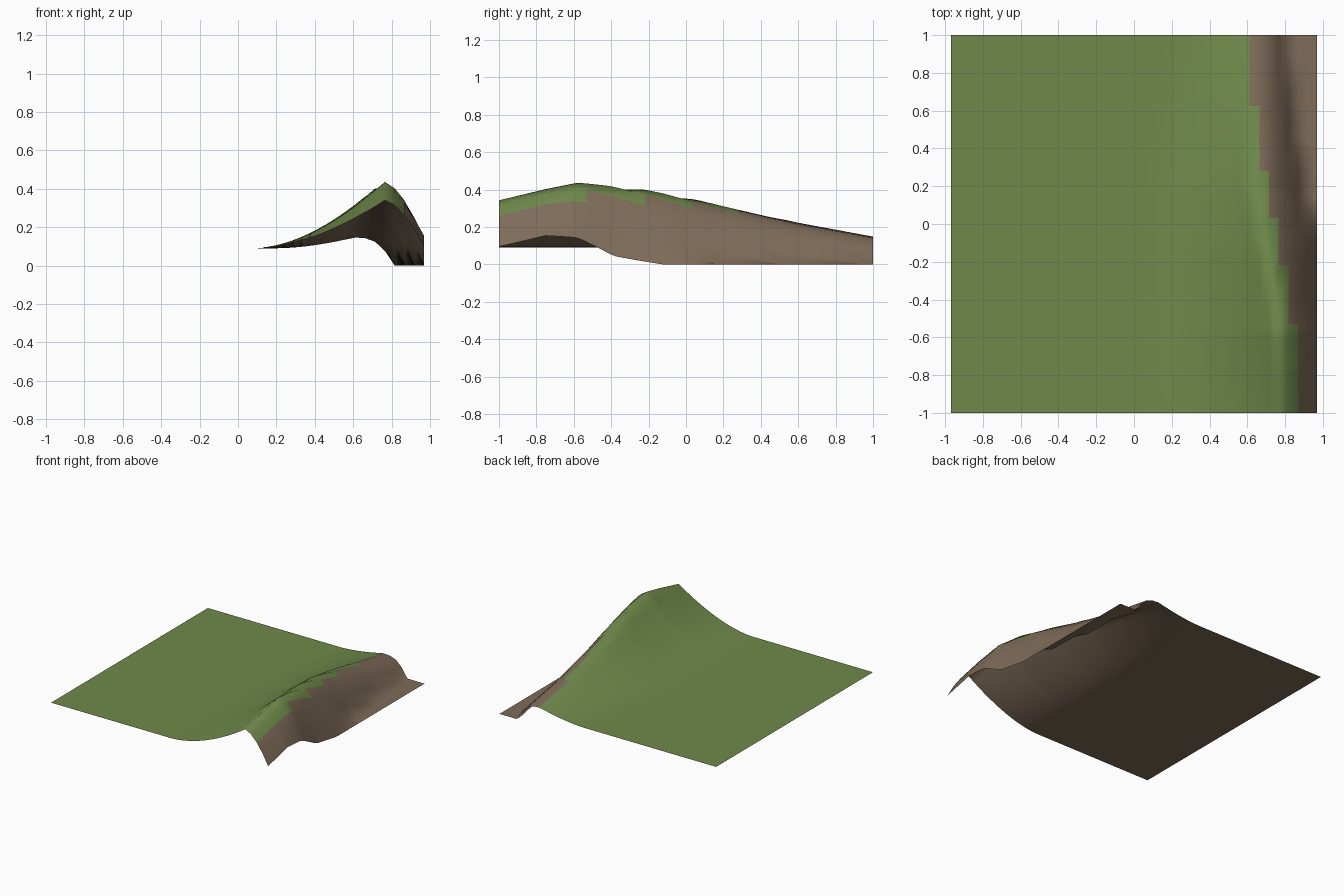
import bpy, bmesh

if "Cube" in bpy.data.objects:
    bpy.data.objects.remove(bpy.data.objects["Cube"])

HALF_X, HALF_Y, FLAT = 0.97, 1.0, 0.09
NX, NY = 38, 64

# bank cross-sections along y: (y, crest x, crest z, foot x, slope power, rise start x)
STATIONS = [
    (-1.00, 0.765, 0.340, 1.017, 1.6, 0.10),
    (-0.75, 0.765, 0.400, 1.043, 1.6, 0.10),
    (-0.58, 0.765, 0.434, 1.028, 1.6, 0.10),
    (-0.39, 0.745, 0.422, 0.987, 1.6, 0.10),
    (-0.12, 0.692, 0.382, 0.970, 1.7, 0.10),
    (0.18, 0.640, 0.315, 0.915, 2.0, 0.11),
    (0.60, 0.608, 0.220, 0.850, 2.6, 0.15),
    (1.00, 0.605, 0.146, 0.810, 3.0, 0.20),
]
# where the turf stops: (upper y limit, x)
TURF = [(-0.54, 0.87), (-0.22, 0.82), (0.03, 0.77), (0.28, 0.72), (0.64, 0.67), (9, 0.62)]


def section(y):
    for a, b in zip(STATIONS, STATIONS[1:]):
        if y <= b[0] + 1e-6:
            t = (y - a[0]) / (b[0] - a[0])
            return [p + (q - p) * t for p, q in zip(a, b)][1:]
    return STATIONS[-1][1:]


def height(x, y):
    xc, zc, foot, power, start = section(y)
    if x <= start:
        return FLAT
    if x <= xc:
        return FLAT + (zc - FLAT) * ((x - start) / (xc - start)) ** 1.75
    return max(0.0, zc * (1 - ((x - xc) / (foot - xc)) ** power))


def sheet(name, color, lift, keep):
    """Height-field sheet holding only the grid cells accepted by keep(x, y)."""
    bm = bmesh.new()
    xs = [-HALF_X + 2 * HALF_X * i / NX for i in range(NX + 1)]
    ys = [-HALF_Y + 2 * HALF_Y * j / NY for j in range(NY + 1)]
    v = [[bm.verts.new((x, y, height(x, y) + lift)) for x in xs] for y in ys]
    for j in range(NY):
        for i in range(NX):
            if keep((xs[i] + xs[i + 1]) / 2, (ys[j] + ys[j + 1]) / 2):
                f = bm.faces.new((v[j][i], v[j][i + 1], v[j + 1][i + 1], v[j + 1][i]))
                f.smooth = True
    loose = [w for w in bm.verts if not w.link_faces]
    bmesh.ops.delete(bm, geom=loose, context='VERTS')
    me = bpy.data.meshes.new(name)
    bm.to_mesh(me)
    bm.free()
    mat = bpy.data.materials.new(name)
    mat.diffuse_color = color
    mat.use_nodes = True
    mat.node_tree.nodes["Principled BSDF"].inputs["Base Color"].default_value = mat.diffuse_color
    me.materials.append(mat)
    ob = bpy.data.objects.new(name, me)
    bpy.context.collection.objects.link(ob)
    return ob


# bare earth under everything, running down to the river edge
sheet("earth_bank", (0.21, 0.15, 0.10, 1), 0.0, lambda x, y: True)
# turf layer lying on the plateau and over the crest
sheet("grass_turf", (0.16, 0.25, 0.07, 1), 0.003,
      lambda x, y: x < next(lim for top, lim in TURF if y < top))
